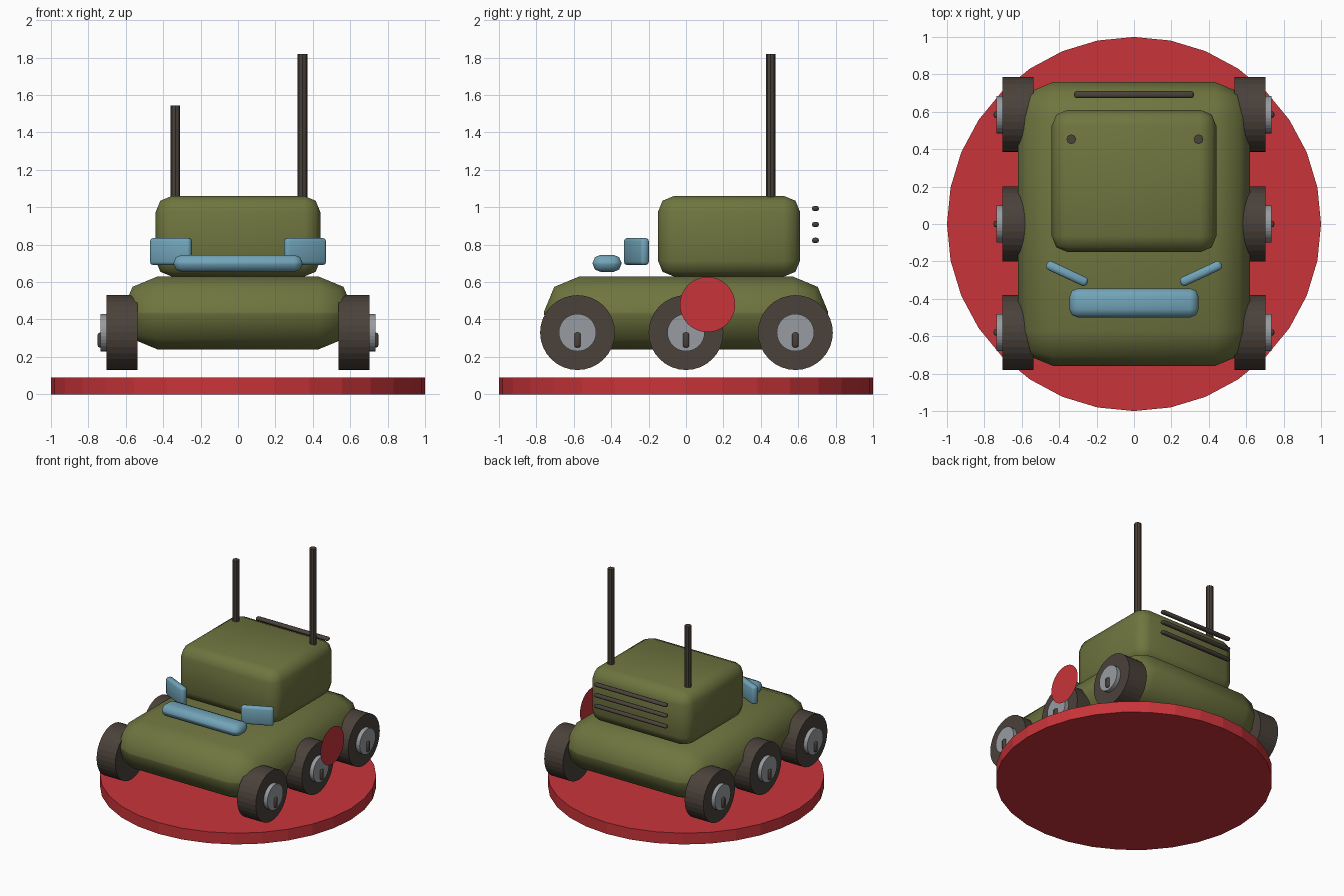
import bpy
import bmesh
import math
from mathutils import Matrix

cube = bpy.data.objects.get("Cube")
if cube:
    bpy.data.objects.remove(cube, do_unlink=True)


def material(name, r, g, b):
    m = bpy.data.materials.new(name)
    m.use_nodes = True
    m.diffuse_color = (r, g, b, 1)
    m.node_tree.nodes["Principled BSDF"].inputs["Base Color"].default_value = (r, g, b, 1)
    return m


red = material("red", 0.58, 0.034, 0.042)
green = material("olive green", 0.16, 0.178, 0.051)
blue = material("light blue", 0.165, 0.37, 0.48)
grey = material("hub grey", 0.31, 0.33, 0.35)
dark = material("dark brown", 0.069, 0.053, 0.042)


def add_object(name, bm, location, mat, smooth=False):
    mesh = bpy.data.meshes.new(name)
    bm.to_mesh(mesh)
    bm.free()
    for poly in mesh.polygons:
        poly.use_smooth = smooth
    mesh.materials.append(mat)
    obj = bpy.data.objects.new(name, mesh)
    obj.location = location
    bpy.context.scene.collection.objects.link(obj)
    return obj


def rounded_box(name, size, location, mat, radius, turn=0):
    bm = bmesh.new()
    bmesh.ops.create_cube(bm, size=1, matrix=Matrix.Diagonal((*size, 1)))
    obj = add_object(name, bm, location, mat, smooth=True)
    obj.rotation_euler.z = turn
    bevel = obj.modifiers.new("rounded edges", 'BEVEL')
    bevel.width = radius
    bevel.segments = 2
    bevel.limit_method = 'NONE'
    return obj


def cylinder(name, radius, depth, location, mat, sides=32, axis='Z'):
    bm = bmesh.new()
    turn = Matrix.Rotation(math.pi / 2, 4, 'Y') if axis == 'X' else Matrix()
    bmesh.ops.create_cone(bm, cap_ends=True, segments=sides, radius1=radius,
                          radius2=radius, depth=depth, matrix=turn)
    return add_object(name, bm, location, mat)


# Base and hull
cylinder("base_disc", 1, 0.09, (0, 0, 0.045), red)
rounded_box("hull", (1.24, 1.52, 0.39), (0, 0, 0.435), green, 0.19)
rounded_box("cabin", (0.88, 0.76, 0.43), (0, 0.23, 0.845), green, 0.085)

# Wheels with hubs and bolts
for side, label in ((1, "left"), (-1, "right")):
    for y, place in ((-0.58, "front"), (0, "middle"), (0.585, "rear")):
        tag = f"{place}_{label}"
        cylinder("wheel_" + tag, 0.2, 0.165, (side * 0.62, y, 0.33), dark, axis='X')
        cylinder("hub_" + tag, 0.1, 0.1, (side * 0.685, y, 0.33), grey, axis='X')
        rounded_box("bolt_" + tag, (0.036, 0.034, 0.08), (side * 0.732, y, 0.29), dark, 0.011)

    # Angled headlight plates
    rounded_box("headlight_" + label, (0.24, 0.05, 0.145), (side * 0.358, -0.265, 0.763),
                blue, 0.018, side * math.radians(25))

# Front bar
rounded_box("front_bar", (0.69, 0.155, 0.092), (0, -0.422, 0.7), blue, 0.044)

# Rear grille bars
for i in range(3):
    rounded_box(f"grille_bar_{i + 1}", (0.64, 0.038, 0.028), (0, 0.692, 0.823 + i * 0.085),
                dark, 0.013)

# Antennas
for name, x, top in (("short_antenna", -0.335, 1.545), ("tall_antenna", 0.345, 1.82)):
    bottom = 1.0
    cylinder(name, 0.026, top - bottom, (x, 0.453, (top + bottom) / 2), dark, sides=8)

# Round side marker, a flat disc
bm = bmesh.new()
bmesh.ops.create_circle(bm, cap_ends=True, segments=32, radius=0.148,
                        matrix=Matrix.Rotation(math.pi / 2, 4, 'Y'))
add_object("side_marker", bm, (0.752, 0.115, 0.48), red)
